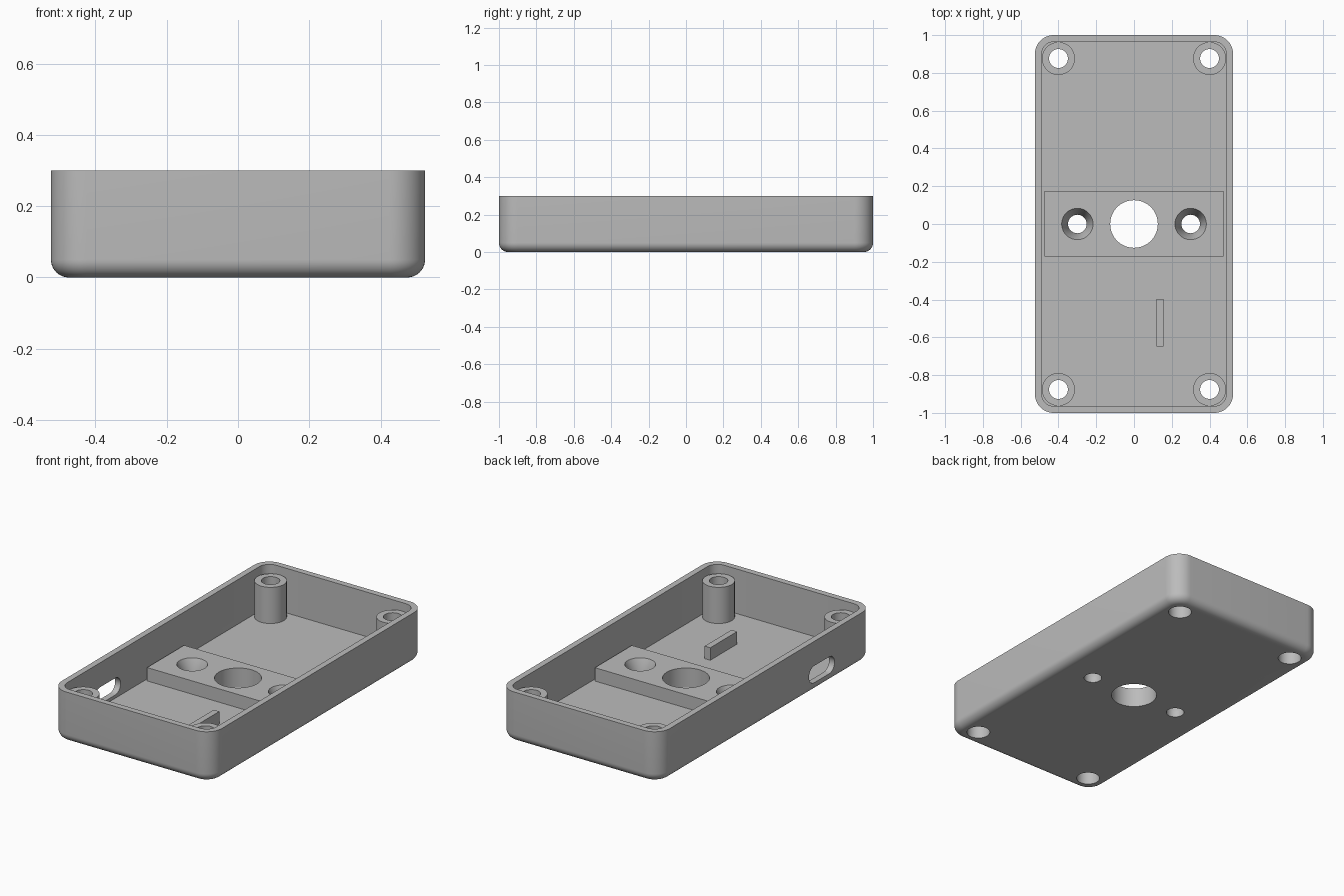
import bpy, bmesh, math

default = bpy.data.objects.get("Cube")
if default:
    bpy.data.objects.remove(default, do_unlink=True)

HALF_X, HALF_Y, HEIGHT = 0.525, 1.0, 0.3
WALL, FLOOR, CORNER, FILLET = 0.036, 0.036, 0.1, 0.05
BLOCK_TOP, POST_TOP = 0.115, 0.25
POST_X, POST_Y = 0.4, 0.876

grey = bpy.data.materials.new("matte grey")
grey.use_nodes = True
grey.diffuse_color = (0.5, 0.5, 0.5, 1)
grey.node_tree.nodes["Principled BSDF"].inputs["Base Color"].default_value = (0.5, 0.5, 0.5, 1)


def finish(name, bm):
    bmesh.ops.recalc_face_normals(bm, faces=bm.faces[:])
    mesh = bpy.data.meshes.new(name)
    bm.to_mesh(mesh)
    bm.free()
    mesh.materials.append(grey)
    obj = bpy.data.objects.new(name, mesh)
    bpy.context.collection.objects.link(obj)
    return obj


def loft(name, rings):
    """Skin a list of equal-length point rings and cap both ends."""
    bm = bmesh.new()
    loops = [[bm.verts.new(p) for p in ring] for ring in rings]
    n = len(loops[0])
    for low, high in zip(loops, loops[1:]):
        for i in range(n):
            j = (i + 1) % n
            bm.faces.new((low[i], low[j], high[j], high[i]))
    bm.faces.new(loops[0][::-1])
    bm.faces.new(loops[-1])
    return finish(name, bm)


def rounded_rect(inset, z, steps=12):
    r = CORNER - inset
    cx, cy = HALF_X - CORNER, HALF_Y - CORNER
    ring = []
    for q, (sx, sy) in enumerate(((1, 1), (-1, 1), (-1, -1), (1, -1))):
        for k in range(steps + 1):
            a = (q + k / steps) * math.pi / 2
            ring.append((sx * cx + r * math.cos(a), sy * cy + r * math.sin(a), z))
    return ring


def lathe(name, profile, x, y, sides=64):
    """Turn (radius, z) pairs around a vertical axis."""
    turn = [2 * math.pi * i / sides for i in range(sides)]
    return loft(name, [[(x + r * math.cos(a), y + r * math.sin(a), z) for a in turn]
                       for r, z in profile])


def box(name, x0, x1, y0, y1, z0, z1):
    return loft(name, [[(x0, y0, z), (x1, y0, z), (x1, y1, z), (x0, y1, z)]
                       for z in (z0, z1)])


def cut(obj, cutters):
    for cutter in cutters:
        mod = obj.modifiers.new("cut", "BOOLEAN")
        mod.operation = "DIFFERENCE"
        mod.solver = "EXACT"
        mod.object = cutter
    bpy.context.view_layer.update()
    graph = bpy.context.evaluated_depsgraph_get()
    mesh = bpy.data.meshes.new_from_object(obj.evaluated_get(graph))
    obj.modifiers.clear()
    obj.data = mesh


# Open tray: filleted underside, outer wall, rim, inner wall, floor
rings = []
for k in range(11):
    a = k / 10 * math.pi / 2
    rings.append(rounded_rect(FILLET * (1 - math.sin(a)), FILLET * (1 - math.cos(a))))
rings += [rounded_rect(0, HEIGHT), rounded_rect(WALL, HEIGHT), rounded_rect(WALL, FLOOR)]
tray = loft("tray", rings)

# Raised cross block, locating rib and corner screw posts
block = box("cross_block", -0.475, 0.475, -0.172, 0.174, FLOOR - 0.01, BLOCK_TOP)
rib = box("locating_rib", 0.119, 0.156, -0.648, -0.397, FLOOR - 0.01, 0.11)
corners = [(sx * POST_X, sy * POST_Y) for sx in (-1, 1) for sy in (-1, 1)]
posts = [lathe("screw_post", [(0.087, FLOOR - 0.01), (0.087, POST_TOP)], x, y)
         for x, y in corners]

# Hole cutters: centre bore, countersunk holes, counterbored post holes
centre = lathe("centre_cutter", [(0.126, -0.1), (0.126, 0.4)], 0, 0)
sinks = [lathe("countersink_cutter",
               [(0.049, -0.1), (0.049, FLOOR), (0.083, BLOCK_TOP), (0.083, 0.4)], x, 0)
         for x in (-0.3, 0.3)]
bores = [lathe("post_cutter",
               [(0.064, -0.1), (0.064, 0.12), (0.05, 0.12), (0.05, 0.4)], x, y)
         for x, y in corners]

# Rounded cable slot through one long wall
slot_ring = []
for i in range(34):
    side, k = divmod(i, 17)
    a = side * math.pi - math.pi / 2 + k / 16 * math.pi
    shift = 0.07 if side == 0 else -0.07
    slot_ring.append((-0.52 + shift + 0.05 * math.cos(a), 0.105 + 0.05 * math.sin(a)))
slot = loft("slot_cutter", [[(x, y, z) for y, z in slot_ring] for x in (-0.6, -0.46)])

cut(tray, [centre, slot] + sinks + bores)
cut(block, [centre] + sinks)
for post, bore in zip(posts, bores):
    cut(post, [bore])
for cutter in [centre, slot] + sinks + bores:
    bpy.data.objects.remove(cutter, do_unlink=True)

# Smooth the round walls, keep the edges crisp
bpy.ops.object.select_all(action="DESELECT")
for obj in [tray, block] + posts:
    obj.select_set(True)
bpy.context.view_layer.objects.active = tray
bpy.ops.object.shade_smooth_by_angle(angle=math.radians(30))
